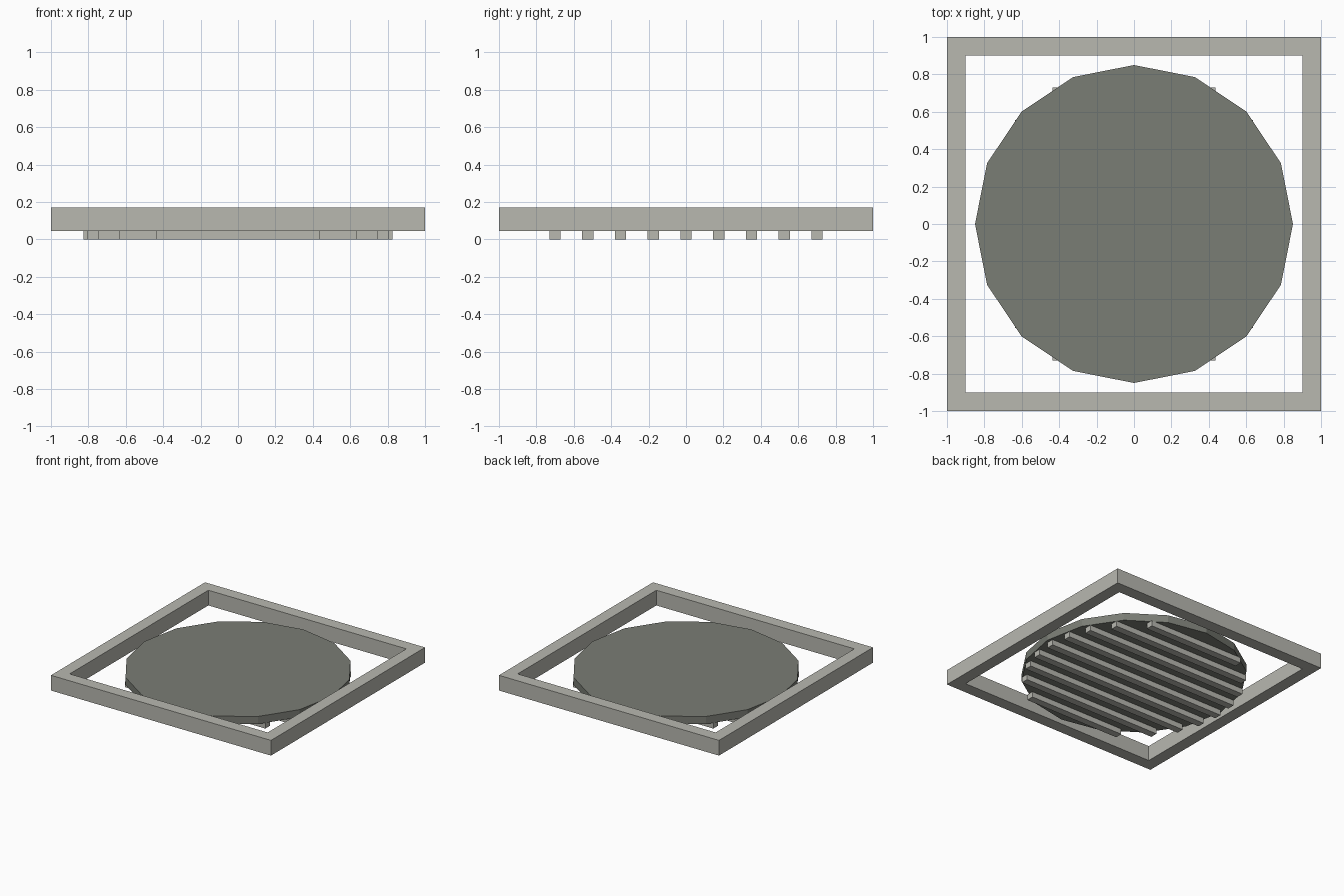
import bpy, bmesh, math

if "Cube" in bpy.data.objects:
    bpy.data.objects.remove(bpy.data.objects["Cube"])


def material(name, rgb):
    m = bpy.data.materials.new(name)
    m.diffuse_color = (*rgb, 1)
    m.use_nodes = True
    m.node_tree.nodes["Principled BSDF"].inputs["Base Color"].default_value = m.diffuse_color
    return m


LIGHT = material("light_grey", (0.48, 0.48, 0.435))
DARK = material("dark_grey_green", (0.195, 0.205, 0.178))


def add_object(name, bm, mat):
    bmesh.ops.recalc_face_normals(bm, faces=bm.faces)
    me = bpy.data.meshes.new(name)
    bm.to_mesh(me)
    bm.free()
    me.materials.append(mat)
    ob = bpy.data.objects.new(name, me)
    bpy.context.collection.objects.link(ob)
    return ob


Z_LOW, Z_MID, Z_TOP = 0.045, 0.1075, 0.17

# Square rim: a closed rectangular section carried round four corners
bm = bmesh.new()
section = [(1.0, Z_LOW), (1.0, Z_TOP), (0.9, Z_TOP), (0.9, Z_LOW)]
corners = [(-1, -1), (1, -1), (1, 1), (-1, 1)]
rings = [[bm.verts.new((sx * r, sy * r, z)) for r, z in section]
         for sx, sy in corners]
for i in range(4):
    a, b = rings[i], rings[(i + 1) % 4]
    for j in range(4):
        k = (j + 1) % 4
        bm.faces.new((a[j], b[j], b[k], a[k]))
add_object("square_frame", bm, LIGHT)

# Sixteen-sided plate inside the frame
bm = bmesh.new()
bmesh.ops.create_cone(bm, cap_ends=True, segments=16, radius1=0.85,
                      radius2=0.85, depth=Z_MID - Z_LOW)
bmesh.ops.translate(bm, verts=bm.verts, vec=(0, 0, (Z_LOW + Z_MID) / 2))
add_object("round_plate", bm, DARK)

# Nine ribs under the plate, trimmed to a circle
for i in range(-4, 5):
    y = 0.175 * i
    half = math.sqrt(0.825 ** 2 - y ** 2)
    bm = bmesh.new()
    bmesh.ops.create_cube(bm, size=1)
    bmesh.ops.scale(bm, verts=bm.verts, vec=(2 * half, 0.06, Z_LOW))
    bmesh.ops.translate(bm, verts=bm.verts, vec=(0, y, Z_LOW / 2))
    add_object(f"under_rib_{i + 5}", bm, LIGHT)
